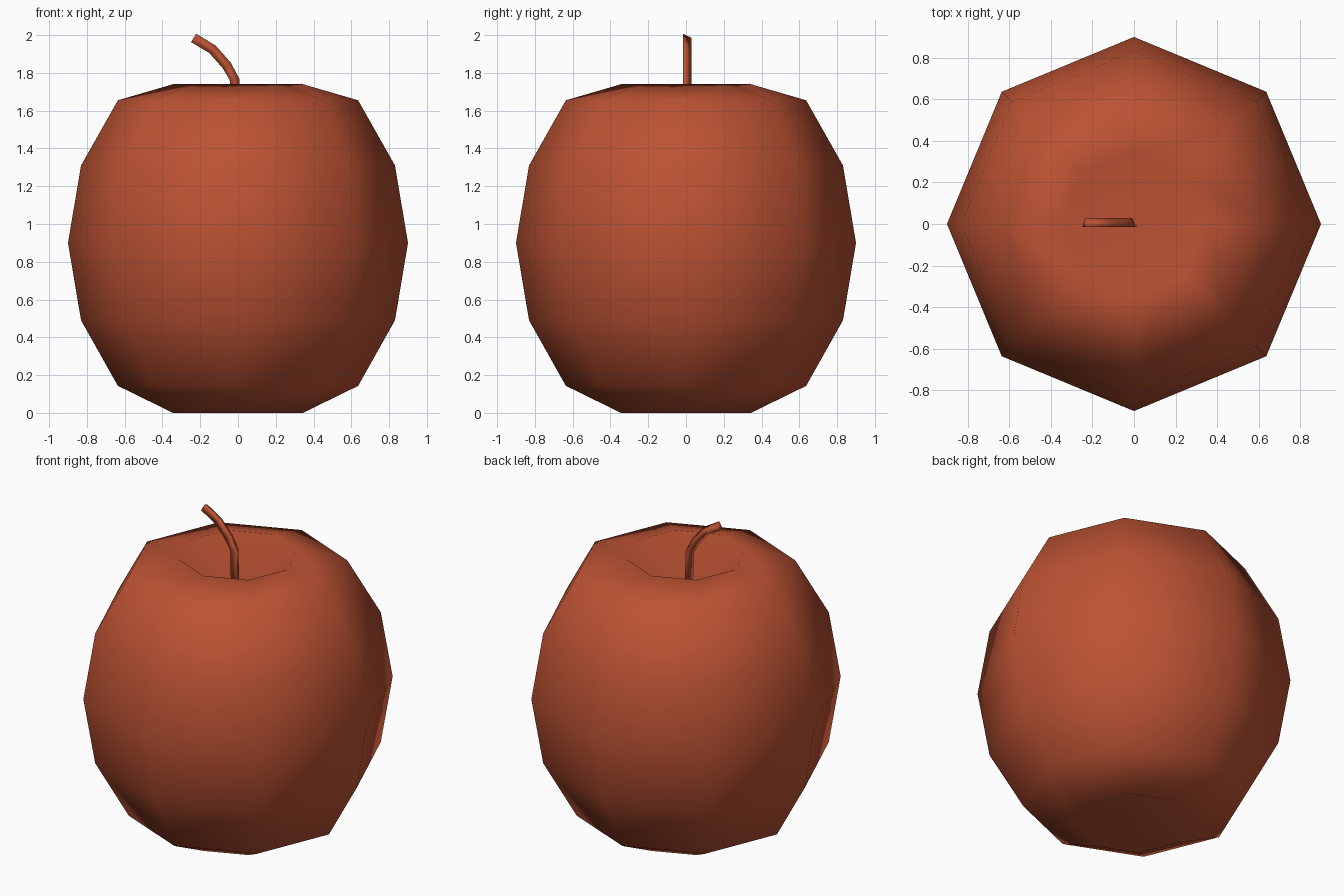
import bpy, bmesh, math
from mathutils import Vector

if "Cube" in bpy.data.objects:
    bpy.data.objects.remove(bpy.data.objects["Cube"])

red = bpy.data.materials.new("apple_red")
red.diffuse_color = (0.5, 0.085, 0.033, 1)
red.use_nodes = True
red.node_tree.nodes["Principled BSDF"].inputs["Base Color"].default_value = red.diffuse_color


def make_object(name, bm):
    bmesh.ops.recalc_face_normals(bm, faces=bm.faces)
    mesh = bpy.data.meshes.new(name)
    bm.to_mesh(mesh)
    bm.free()
    mesh.materials.append(red)
    mesh.shade_smooth()
    obj = bpy.data.objects.new(name, mesh)
    bpy.context.collection.objects.link(obj)
    return obj


def skin(bm, rings):
    for a, b in zip(rings, rings[1:]):
        n = len(a)
        for i in range(n):
            j = (i + 1) % n
            bm.faces.new((a[i], a[j], b[j], b[i]))


def fan(bm, ring, tip):
    for i in range(len(ring)):
        bm.faces.new((ring[i], ring[(i + 1) % len(ring)], tip))


# Fruit: eight-sided body of revolution with dimples at both poles
profile = [(0.344, 0.0), (0.636, 0.143), (0.831, 0.49), (0.9, 0.9),
           (0.831, 1.31), (0.636, 1.655), (0.344, 1.74)]
bm = bmesh.new()
rings = [[bm.verts.new((r * math.cos(k * math.pi / 4), r * math.sin(k * math.pi / 4), z))
          for k in range(8)] for r, z in profile]
skin(bm, rings)
fan(bm, rings[0], bm.verts.new((0, 0, 0.12)))
fan(bm, rings[-1], bm.verts.new((0, 0, 1.45)))
make_object("fruit", bm)

# Stem: three-sided tube swept along a curve leaning to the left
path = [(-0.01, 1.42), (-0.018, 1.765), (-0.06, 1.84), (-0.135, 1.925), (-0.235, 1.985)]
path = [Vector((x, 0, z)) for x, z in path]
bm = bmesh.new()
rings = []
for i, p in enumerate(path):
    t = (path[min(i + 1, len(path) - 1)] - path[max(i - 1, 0)]).normalized()
    side = Vector((t.z, 0, -t.x))
    rings.append([bm.verts.new(p + 0.03 * (math.cos(a) * side + math.sin(a) * Vector((0, 1, 0))))
                  for a in (math.radians(90 + 120 * k) for k in range(3))])
skin(bm, rings)
bm.faces.new(rings[0])
bm.faces.new(rings[-1])
make_object("stem", bm)
